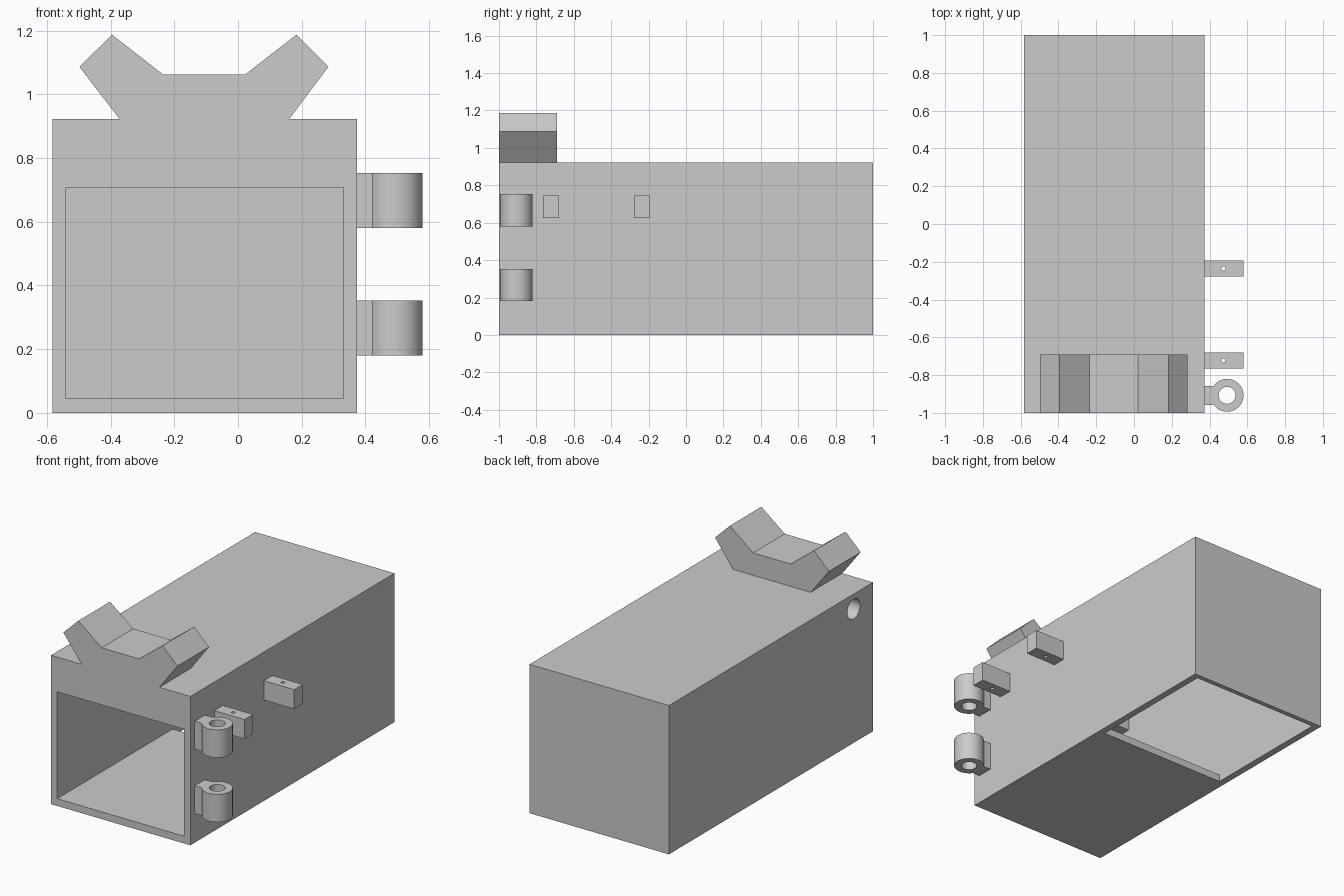
import bpy, bmesh
from math import cos, sin, radians, pi
from mathutils import Vector

default = bpy.data.objects.get("Cube")
if default:
    bpy.data.objects.remove(default, do_unlink=True)

grey = bpy.data.materials.new("plain grey")
grey.use_nodes = True
colour = (0.6, 0.6, 0.6, 1)
grey.diffuse_color = colour
for node in grey.node_tree.nodes:
    if node.type == 'BSDF_PRINCIPLED':
        node.inputs["Base Color"].default_value = colour


def prism(name, outline, axis, low, high):
    """Extrude a 2D outline along one axis between two heights."""
    def place(p, h):
        point = list(p)
        point.insert("xyz".index(axis), h)
        return Vector(point)
    bm = bmesh.new()
    face = bm.faces.new([bm.verts.new(place(p, low)) for p in outline])
    grown = bmesh.ops.extrude_face_region(bm, geom=[face])["geom"]
    shift = place((0, 0), high - low)
    bmesh.ops.translate(bm, vec=shift, verts=[g for g in grown if isinstance(g, bmesh.types.BMVert)])
    bmesh.ops.recalc_face_normals(bm, faces=bm.faces)
    mesh = bpy.data.meshes.new(name)
    bm.to_mesh(mesh)
    bm.free()
    mesh.materials.append(grey)
    ob = bpy.data.objects.new(name, mesh)
    bpy.context.collection.objects.link(ob)
    return ob


def rect(a0, a1, b0, b1):
    return [(a0, b0), (a1, b0), (a1, b1), (a0, b1)]


def arc(ca, cb, r, start=0, end=2 * pi, steps=32, closed=True):
    n = steps if closed else steps - 1
    return [(ca + r * cos(start + (end - start) * i / n),
             cb + r * sin(start + (end - start) * i / n)) for i in range(steps)]


def cut(ob, *cutters):
    """Subtract the cutters, bake the result and discard them."""
    for c in cutters:
        c.hide_render = True
        mod = ob.modifiers.new("cut", 'BOOLEAN')
        mod.operation = 'DIFFERENCE'
        mod.solver = 'EXACT'
        mod.object = c
    graph = bpy.context.evaluated_depsgraph_get()
    baked = bpy.data.meshes.new_from_object(ob.evaluated_get(graph))
    ob.modifiers.clear()
    ob.data = baked
    for c in cutters:
        bpy.data.objects.remove(c, do_unlink=True)


def smooth(ob):
    bpy.ops.object.select_all(action='DESELECT')
    ob.select_set(True)
    bpy.context.view_layer.objects.active = ob
    bpy.ops.object.shade_smooth_by_angle(angle=radians(30))


# Hollow housing: open front, thick lintel, opening in the rear of the floor
RIGHT, LEFT = -0.583, 0.373
housing = prism("housing", rect(RIGHT, LEFT, 0, 0.923), 'y', -1, 1)
cavity_side = [(-1.1, 0.045), (0.13, 0.045), (0.13, -0.1), (0.97, -0.1),
               (0.97, 0.883), (-0.69, 0.883), (-0.69, 0.708), (-1.1, 0.708)]
cavity = prism("cavity_cutter", cavity_side, 'x', -0.54, 0.331)
bore = prism("bore_cutter", arc(-0.81, 0.83, 0.062), 'x', RIGHT - 0.1, 0)
cut(housing, cavity, bore)
smooth(housing)

# Forked cradle on top of the front edge
cradle = [(-0.372, 0.923), (-0.498, 1.087), (-0.395, 1.187), (-0.235, 1.062),
          (0.022, 1.062), (0.183, 1.187), (0.284, 1.087), (0.161, 0.923)]
prism("top_cradle", cradle, 'y', -1, -0.69)

# Two hinge barrels with necks at the left front edge
hx, hy, neck = 0.493, -0.907, 0.05
for name, z in (("lower_hinge", 0.18), ("upper_hinge", 0.58)):
    outline = arc(hx, hy, 0.087, radians(-145), radians(145), 33, closed=False)
    outline += [(LEFT, hy + neck), (LEFT, hy - neck)]
    hinge = prism(name, outline, 'z', z, z + 0.173)
    cut(hinge, prism("pin_cutter", arc(hx, hy, 0.045), 'z', z - 0.1, z + 0.3))
    smooth(hinge)

# Two drilled lugs on the left wall
for name, y in (("front_lug", -0.722), ("rear_lug", -0.236)):
    lug = prism(name, rect(LEFT, 0.58, y - 0.042, y + 0.042), 'z', 0.625, 0.745)
    cut(lug, prism("drill_cutter", arc(0.473, y, 0.011, steps=16), 'z', 0.5, 0.9))
    smooth(lug)
